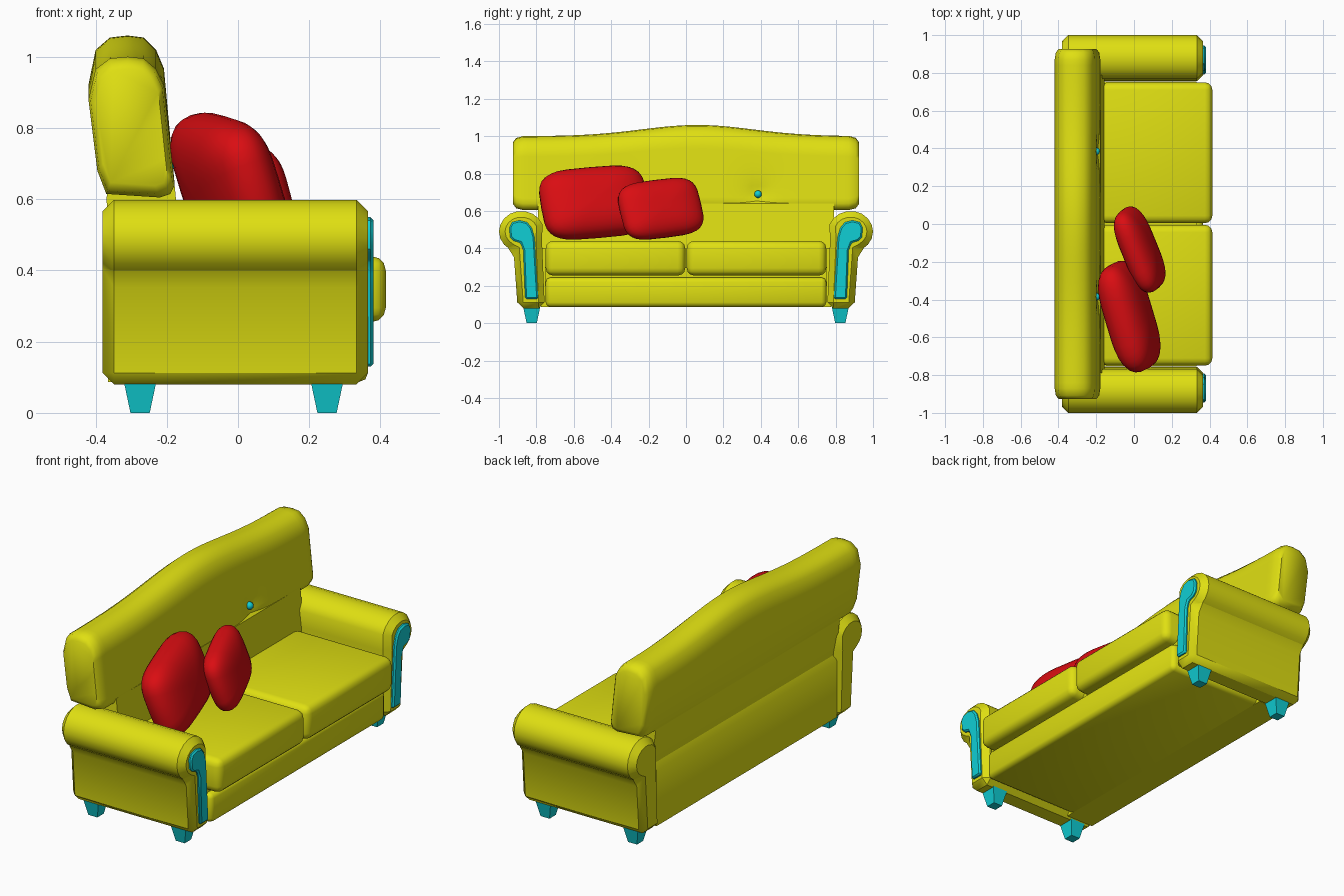
import bpy, bmesh, math
from mathutils import Matrix, Euler

if "Cube" in bpy.data.objects:
    bpy.data.objects.remove(bpy.data.objects["Cube"], do_unlink=True)


def material(name, rgb):
    m = bpy.data.materials.new(name)
    m.use_nodes = True
    m.diffuse_color = (*rgb, 1)
    m.node_tree.nodes["Principled BSDF"].inputs["Base Color"].default_value = (*rgb, 1)
    return m


YELLOW = material("yellow fabric", (0.74, 0.74, 0.006))
CYAN = material("cyan trim", (0.005, 0.62, 0.66))
RED = material("red fabric", (0.70, 0.004, 0.006))


def finish(name, bm, mat, bevel=0, segments=1, smooth=35):
    """Bevel the hard edges, then turn the bmesh into a shaded object."""
    bmesh.ops.recalc_face_normals(bm, faces=bm.faces)
    if bevel:
        hard = [e for e in bm.edges if e.calc_face_angle(0) > math.radians(50)]
        bmesh.ops.bevel(bm, geom=hard, offset=bevel, segments=segments,
                        profile=0.5, affect='EDGES', clamp_overlap=False)
        bmesh.ops.recalc_face_normals(bm, faces=bm.faces)
    mesh = bpy.data.meshes.new(name)
    bm.to_mesh(mesh)
    bm.free()
    mesh.materials.append(mat)
    ob = bpy.data.objects.new(name, mesh)
    bpy.context.collection.objects.link(ob)
    bpy.ops.object.select_all(action='DESELECT')
    ob.select_set(True)
    bpy.context.view_layer.objects.active = ob
    bpy.ops.object.shade_smooth_by_angle(angle=math.radians(smooth))
    return ob


def loft(name, rings, mat, **kw):
    """Skin a row of equal-length closed rings and cap both ends."""
    bm = bmesh.new()
    rows = [[bm.verts.new(p) for p in ring] for ring in rings]
    n = len(rows[0])
    for a, b in zip(rows, rows[1:]):
        for i in range(n):
            j = (i + 1) % n
            bm.faces.new((a[i], a[j], b[j], b[i]))
    bm.faces.new(rows[0])
    bm.faces.new(rows[-1][::-1])
    return finish(name, bm, mat, **kw)


def box(name, lo, hi, mat, **kw):
    rings = [[(lo[0], lo[1], z), (hi[0], lo[1], z), (hi[0], hi[1], z), (lo[0], hi[1], z)]
             for z in (lo[2], hi[2])]
    return loft(name, rings, mat, **kw)


# Rolled arms, trim panels and feet, one set per side
arm = [(0.755, 0.08), (0.77, 0.44)]
for deg in range(160, -61, -20):
    a = math.radians(deg)
    arm.append((0.88 + 0.12 * math.cos(a), 0.49 + 0.11 * math.sin(a)))
arm += [(0.922, 0.385), (0.9, 0.08)]
panel = [(0.79, 0.13), (0.81, 0.46), (0.825, 0.51), (0.85, 0.54), (0.89, 0.55), (0.93, 0.54),
         (0.945, 0.51), (0.94, 0.46), (0.92, 0.44), (0.885, 0.43), (0.87, 0.39), (0.86, 0.13)]

for side, s in (("left", 1), ("right", -1)):
    loft(side + "_arm", [[(x, s * y, z) for y, z in arm] for x in (-0.38, 0.365)],
         YELLOW, bevel=0.032)
    loft(side + "_arm_trim", [[(x, s * y, z) for y, z in panel] for x in (0.355, 0.38)],
         CYAN, bevel=0.008)
    for place, x in (("front", 0.25), ("back", -0.275)):
        rings = []
        for z, h in ((0, 0.027), (0.085, 0.045)):
            rings.append([(x + h * u, s * 0.825 + h * v, z)
                          for u, v in ((-1, -1), (1, -1), (1, 1), (-1, 1))])
        loft(f"{side}_{place}_foot", rings, CYAN)

    # Seat cushion
    y0, y1 = sorted((s * 0.004, s * 0.75))
    box(side + "_seat_cushion", (-0.18, y0, 0.255), (0.415, y1, 0.44), YELLOW,
        bevel=0.04, segments=3, smooth=50)

    # Tufting button
    bm = bmesh.new()
    bmesh.ops.create_uvsphere(bm, u_segments=12, v_segments=8, radius=0.02,
                              matrix=Matrix.Translation((-0.2, s * 0.385, 0.69)))
    finish(side + "_button", bm, CYAN, smooth=60)

# Base under the cushions, and the rear frame with its sloping ledge
box("seat_base", (-0.3, -0.75, 0.087), (0.365, 0.75, 0.245), YELLOW,
    bevel=0.025, segments=2, smooth=50)
box("seat_deck", (-0.3, -0.755, 0.2), (0.33, 0.755, 0.3), YELLOW)


def across(name, profile, half):
    return loft(name, [[(x, y, z) for x, z in profile] for y in (-half, half)], YELLOW)


across("rear_frame", [(-0.365, 0.087), (-0.365, 0.39), (-0.31, 0.47), (-0.2, 0.47),
                      (-0.2, 0.087)], 0.775)
across("lower_back", [(-0.155, 0.4), (-0.178, 0.64), (-0.25, 0.7), (-0.36, 0.66),
                      (-0.37, 0.6), (-0.345, 0.42)], 0.79)

# Backrest: arched top, rounded ends, dimples around the buttons
section = [(-0.178 - 0.03 * t / 10, 0.64 + 0.028 * t) for t in range(11)]
section += [(-0.23, 0.965), (-0.265, 0.995), (-0.31, 1.0), (-0.36, 0.995), (-0.4, 0.965),
            (-0.42, 0.88), (-0.395, 0.68), (-0.37, 0.615), (-0.22, 0.605), (-0.19, 0.615)]


def back_ring(y, scale):
    arch = 0.06 * math.exp(-((y - 0.06) / 0.42) ** 2)
    ring = []
    for i, (x, z) in enumerate(section):
        if i < 11:
            d = math.hypot(abs(y) - 0.385, z - 0.69)
            x -= 0.028 * math.exp(-d / 0.06)
        x = -0.3 + (x + 0.3) * scale
        z = 0.8 + (z - 0.8) * scale
        ring.append((x, y, z + arch * max(0, z - 0.62) / 0.38))
    return ring


ends = [(0.87, 1), (0.908, 0.95), (0.926, 0.83)]
stations = [(-y, k) for y, k in reversed(ends)]
stations += [(i * 0.035, 1) for i in range(-24, 25)] + ends
loft("backrest", [back_ring(y, k) for y, k in stations], YELLOW, smooth=50)


# Loose pillows: squared-off, flattened spheres
def pillow(name, centre, half, turn):
    bm = bmesh.new()
    bmesh.ops.create_uvsphere(bm, u_segments=32, v_segments=16, radius=1)
    for v in bm.verts:
        r = math.hypot(v.co.x, v.co.y)
        c, s = (v.co.x / r, v.co.y / r) if r > 1e-5 else (0, 0)
        spread = r ** 0.75
        thick = math.copysign(abs(v.co.z) ** 0.9, v.co.z)
        v.co = (half[0] * thick,
                half[1] * spread * math.copysign(abs(c) ** 0.5, c),
                half[2] * spread * math.copysign(abs(s) ** 0.5, s))
    rot = Euler([math.radians(a) for a in turn]).to_matrix().to_4x4()
    bm.transform(Matrix.Translation(centre) @ rot)
    finish(name, bm, RED, smooth=80)


pillow("large_pillow", (-0.025, -0.49, 0.645), (0.11, 0.295, 0.195), (5, -19, 15))
pillow("small_pillow", (0.03, -0.135, 0.612), (0.08, 0.23, 0.16), (7, -18, 20))
